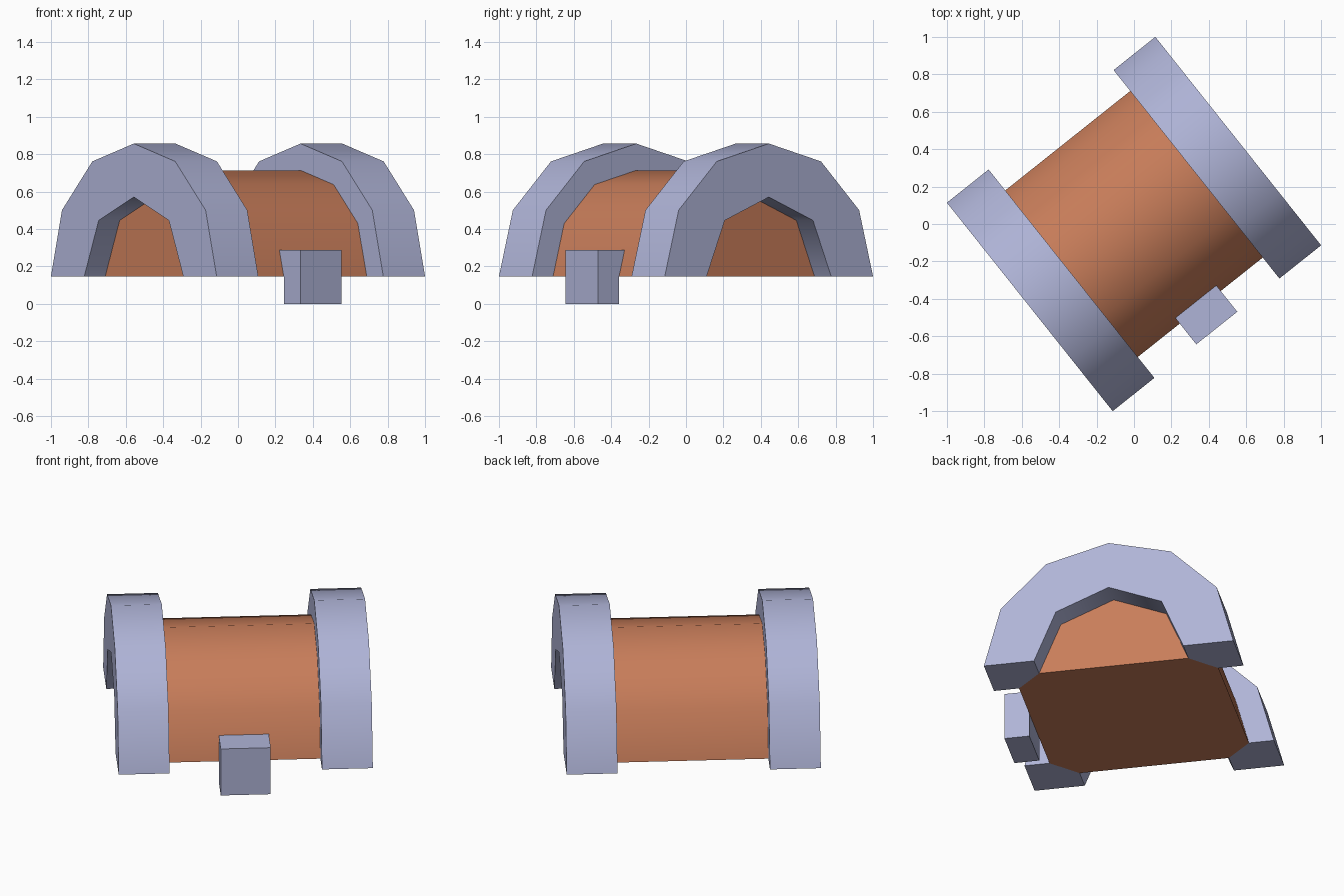
import bpy, bmesh, math

if "Cube" in bpy.data.objects:
    bpy.data.objects.remove(bpy.data.objects["Cube"])

ANGLE = math.radians(38.5)          # the whole model is turned about z
BASE = 0.145                        # height of the flat underside
R_OUT, R_BODY, R_HOLE = 0.712, 0.569, 0.426
X_IN, X_CAP, X_END = 0.427, 0.569, 0.712


def material(name, rgb):
    m = bpy.data.materials.new(name)
    m.diffuse_color = (*rgb, 1)
    m.use_nodes = True
    m.node_tree.nodes["Principled BSDF"].inputs["Base Color"].default_value = m.diffuse_color
    return m


GREY = material("lavender grey", (0.43, 0.456, 0.68))
BROWN = material("copper brown", (0.577, 0.205, 0.102))


def arc(x, r, steps):
    """Half circle of points standing on the base plane at position x."""
    return [(x, r * math.cos(math.pi * i / steps),
             BASE + r * math.sin(math.pi * i / steps)) for i in range(steps + 1)]


def finish(bm, name, mat, smooth=None):
    bmesh.ops.recalc_face_normals(bm, faces=bm.faces[:])
    me = bpy.data.meshes.new(name)
    bm.to_mesh(me)
    bm.free()
    me.materials.append(mat)
    ob = bpy.data.objects.new(name, me)
    ob.rotation_euler.z = ANGLE
    bpy.context.collection.objects.link(ob)
    if smooth:
        bpy.ops.object.select_all(action='DESELECT')
        ob.select_set(True)
        bpy.context.view_layer.objects.active = ob
        bpy.ops.object.shade_smooth_by_angle(angle=math.radians(smooth))
    return ob


# Half-barrel body, tapering inside the rings to the recessed end caps
bm = bmesh.new()
for s in (-1, 1):
    for p in arc(s * X_IN, R_BODY, 6) + arc(s * X_CAP, R_HOLE, 4):
        bm.verts.new(p)
bmesh.ops.convex_hull(bm, input=bm.verts[:])
bmesh.ops.dissolve_limit(bm, angle_limit=0.01, verts=bm.verts[:], edges=bm.edges[:])
finish(bm, "barrel_body", BROWN, 35)


# End arches: the inner side fits against the taper of the body
def arch(name, s):
    bm = bmesh.new()
    loop = lambda x, r, n: [bm.verts.new(p) for p in arc(s * x, r, n)]
    out_in, out_end = loop(X_IN, R_OUT, 6), loop(X_END, R_OUT, 6)
    hole_end, hole_cap = loop(X_END, R_HOLE, 4), loop(X_CAP, R_HOLE, 4)
    seat = loop(X_IN, R_BODY, 6)
    for a, b in ((out_in, out_end), (hole_end, hole_cap), (seat, out_in)):
        for i in range(len(a) - 1):
            bm.faces.new((a[i], a[i + 1], b[i + 1], b[i]))
    # outer face, in two halves
    bm.faces.new(out_end[:4] + hole_end[2::-1])
    bm.faces.new(out_end[3:] + hole_end[:1:-1])
    # feet
    for i in (0, -1):
        bm.faces.new((out_in[i], out_end[i], hole_end[i], hole_cap[i], seat[i]))
    finish(bm, name, GREY, 50)


arch("left_arch", -1)
arch("right_arch", 1)

# Clasp block on the front, its back lying against the barrel facet
bm = bmesh.new()
side = [(-0.711, 0), (-0.711, 0.287), (-0.531, 0.287), (-0.569, BASE), (-0.569, 0)]
face = bm.faces.new([bm.verts.new((-0.14, y, z)) for y, z in side])
ext = bmesh.ops.extrude_face_region(bm, geom=[face], use_keep_orig=True)
moved = [v for v in ext["geom"] if isinstance(v, bmesh.types.BMVert)]
bmesh.ops.translate(bm, vec=(0.28, 0, 0), verts=moved)
finish(bm, "clasp", GREY, 30)
